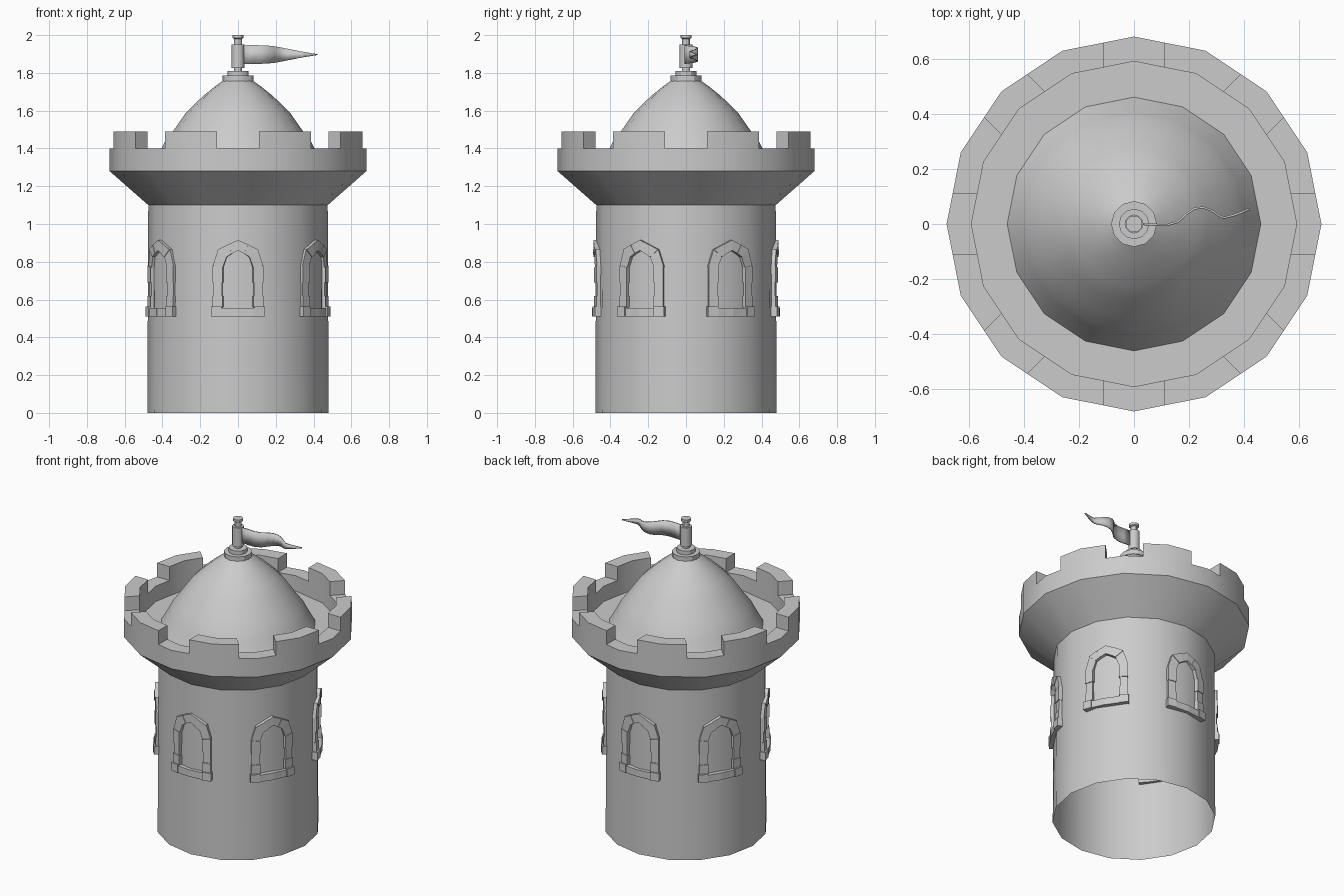
import bpy, bmesh, math
from math import sin, cos, pi

if "Cube" in bpy.data.objects:
    bpy.data.objects.remove(bpy.data.objects["Cube"])


def finish(name, bm, angle=30):
    mesh = bpy.data.meshes.new(name)
    bm.to_mesh(mesh)
    bm.free()
    ob = bpy.data.objects.new(name, mesh)
    bpy.context.collection.objects.link(ob)
    bpy.ops.object.select_all(action='DESELECT')
    ob.select_set(True)
    bpy.context.view_layer.objects.active = ob
    if angle:
        bpy.ops.object.shade_smooth_by_angle(angle=math.radians(angle))
    return ob


def lathe(name, profile, sides, cap=False):
    bm = bmesh.new()
    rings = [[bm.verts.new((r * cos(2 * pi * i / sides), r * sin(2 * pi * i / sides), z))
              for i in range(sides)] for r, z in profile]
    for a, b in zip(rings, rings[1:]):
        for i in range(sides):
            k = (i + 1) % sides
            bm.faces.new((a[i], a[k], b[k], b[i]))
    if cap:
        bm.faces.new(rings[-1])
    return finish(name, bm)


def turned(points, a):
    return [(x * cos(a) - y * sin(a), x * sin(a) + y * cos(a)) for x, y in points]


SIDES, R_OUT, R_IN, GAP = 16, 0.68, 0.59, 0.11
Z_WALL, Z_TOP, Z_FLOOR = 1.40, 1.49, 1.30

# Tower shell: open at the bottom, flared under the parapet
lathe("tower_wall", [(0.48, 0), (0.475, 1.10), (R_OUT, 1.28), (R_OUT, Z_WALL)], SIDES)

# Parapet inside face, walkway and dome
lathe("walkway", [(R_IN, Z_WALL), (R_IN, Z_FLOOR), (0.46, Z_FLOOR)], SIDES)
lathe("dome_roof", [(0.46, Z_FLOOR), (0.405, 1.40), (0.39, 1.43), (0.345, 1.49), (0.275, 1.59),
                    (0.225, 1.64), (0.17, 1.69), (0.12, 1.73), (0.07, 1.765)], SIDES, cap=True)


def edge_point(r):
    # point on the first side of the 16-gon at the edge of a gap
    vx, vy = r * cos(pi / 8), r * sin(pi / 8)
    return (r + (vx - r) * GAP / vy, GAP)


# Battlements: eight merlons with parallel-sided gaps between them
po, pi_ = edge_point(R_OUT), edge_point(R_IN)


def mirror45(p):
    return (p[0] * cos(pi / 4) + p[1] * sin(pi / 4), p[0] * sin(pi / 4) - p[1] * cos(pi / 4))


mid = lambda r: (r * cos(pi / 8), r * sin(pi / 8))
merlon = [po, mid(R_OUT), mirror45(po), mirror45(pi_), mid(R_IN), pi_]
gap = [(po[0], -GAP), (R_OUT, 0), po, pi_, (R_IN, 0), (pi_[0], -GAP)]
bm = bmesh.new()
for k in range(8):
    a = k * pi / 4
    plan = turned(merlon, a)
    lo = [bm.verts.new((x, y, Z_WALL)) for x, y in plan]
    hi = [bm.verts.new((x, y, Z_TOP)) for x, y in plan]
    for i in range(6):
        j = (i + 1) % 6
        bm.faces.new((lo[i], lo[j], hi[j], hi[i]))
    g = [bm.verts.new((x, y, Z_WALL)) for x, y in turned(gap, a)]
    for top in (hi, g):
        bm.faces.new((top[0], top[1], top[4], top[5]))
        bm.faces.new((top[1], top[2], top[3], top[4]))
finish("battlements", bm)

# Window stones as quads of (sideways, height), wrapped around the wall
right_side = [
    ([(0.085, 0.62), (0.13, 0.62), (0.13, 0.69), (0.085, 0.69)], 0.488),
    ([(0.08, 0.56), (0.132, 0.56), (0.132, 0.62), (0.08, 0.62)], 0.493),
    ([(0.08, 0.69), (0.132, 0.69), (0.132, 0.78), (0.08, 0.77)], 0.493),
    ([(0.08, 0.77), (0.132, 0.78), (0.105, 0.865), (0.06, 0.825)], 0.489),
    ([(0.06, 0.825), (0.105, 0.865), (0.055, 0.89), (0.03, 0.845)], 0.493),
    ([(0.03, 0.845), (0.055, 0.89), (0, 0.915), (0, 0.86)], 0.490),
    ([(0.085, 0.51), (0.138, 0.51), (0.138, 0.562), (0.085, 0.562)], 0.503),
]
stones = right_side + [([(-x, z) for x, z in reversed(q)], r) for q, r in right_side]
stones.append(([(-0.085, 0.51), (0.0, 0.51), (0.0, 0.555), (-0.085, 0.555)], 0.498))
stones.append(([(0.0, 0.51), (0.085, 0.51), (0.085, 0.555), (0.0, 0.555)], 0.496))


def window(name, facing):
    bm = bmesh.new()
    for quad, r in stones:
        rows = []
        for rad in (0.452, r):
            rows.append([bm.verts.new((rad * cos(facing + u / 0.48), rad * sin(facing + u / 0.48), z))
                         for u, z in quad])
        a, b = rows
        bm.faces.new(b)
        bm.faces.new(a[::-1])
        for i in range(4):
            j = (i + 1) % 4
            bm.faces.new((a[i], a[j], b[j], b[i]))
    bmesh.ops.recalc_face_normals(bm, faces=bm.faces)
    finish(name, bm, 0)


# Six windows evenly around the tower, one facing front
for k in range(6):
    window(f"window_frame_{k + 1}", -pi / 2 + k * pi / 3)

# Finial and flagpole
lathe("flagpole", [(0.08, 1.75), (0.083, 1.755), (0.083, 1.785), (0.055, 1.785), (0.055, 1.81),
                   (0.022, 1.81), (0.022, 1.825), (0.034, 1.825), (0.034, 1.95), (0.02, 1.95),
                   (0.02, 1.98), (0.03, 1.985), (0.03, 2.0)], 12, cap=True)

# Waving pennant: (x, y, half height)
wave = [(0.03, 0, 0.049), (0.08, -0.003, 0.05), (0.12, -0.004, 0.049), (0.16, 0.008, 0.047),
        (0.19, 0.036, 0.044), (0.22, 0.056, 0.039), (0.25, 0.06, 0.033), (0.28, 0.05, 0.027),
        (0.305, 0.032, 0.022), (0.325, 0.022, 0.018), (0.36, 0.031, 0.012), (0.39, 0.042, 0.007),
        (0.42, 0.055, 0.002)]
bm = bmesh.new()
cols = [(bm.verts.new((x, y, 1.897 - h)), bm.verts.new((x, y, 1.897 + h))) for x, y, h in wave]
for (a, b), (c, d) in zip(cols, cols[1:]):
    bm.faces.new((a, c, d, b))
flag = finish("flag", bm, 40)
mod = flag.modifiers.new("thickness", 'SOLIDIFY')
mod.thickness = 0.008
mod.offset = 0
